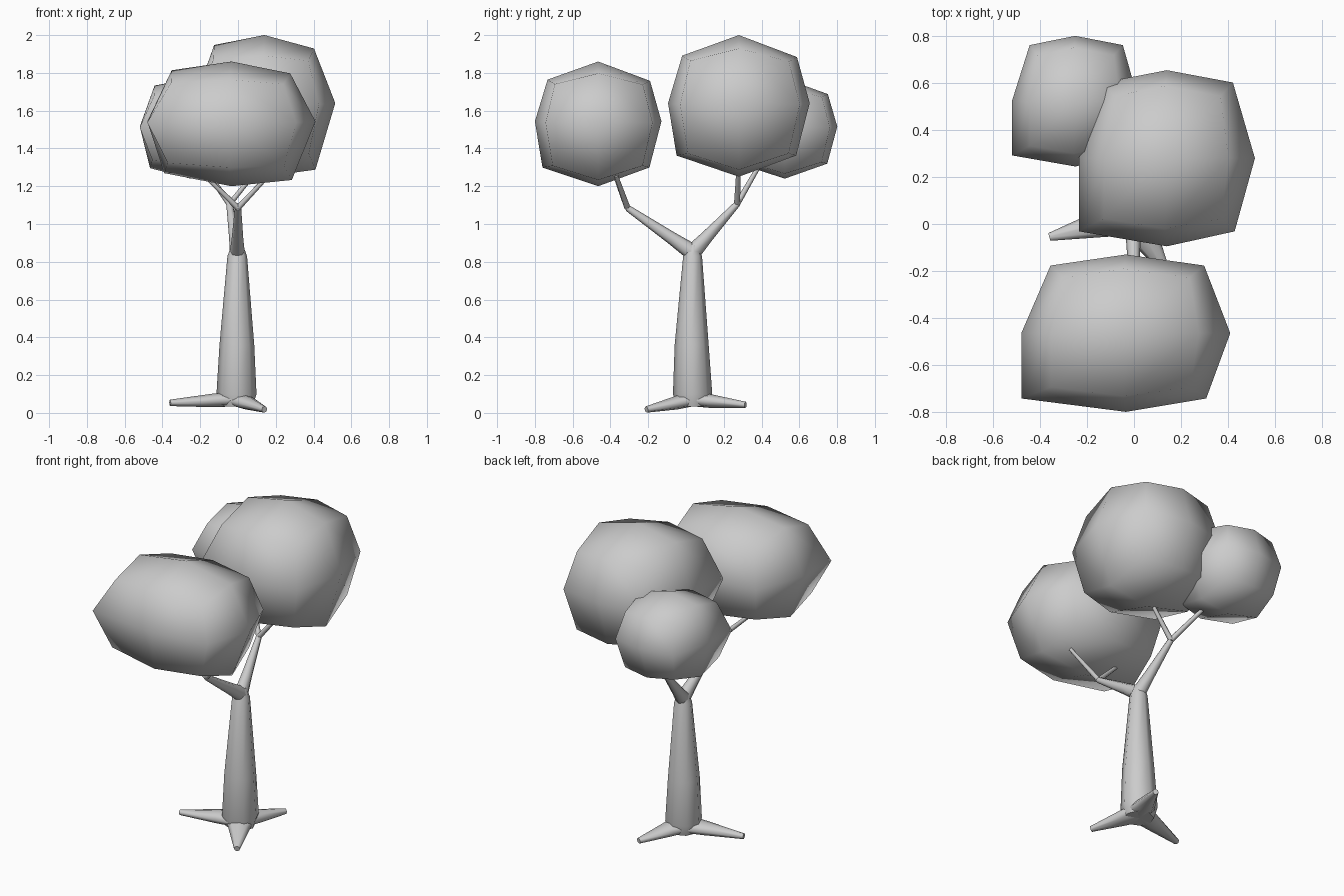
import bpy, bmesh, math
from mathutils import Vector

if "Cube" in bpy.data.objects:
    bpy.data.objects.remove(bpy.data.objects["Cube"])


def finish(bm, name):
    bmesh.ops.recalc_face_normals(bm, faces=bm.faces)
    me = bpy.data.meshes.new(name)
    bm.to_mesh(me)
    bm.free()
    ob = bpy.data.objects.new(name, me)
    bpy.context.collection.objects.link(ob)
    return ob


def tube(bm, points, sides=8):
    """Tapered tube; each point is (x, y, z, radius, depth radius)."""
    pos = [Vector(p[:3]) for p in points]
    rings = []
    for i, p in enumerate(points):
        t = (pos[min(i + 1, len(pos) - 1)] - pos[max(i - 1, 0)]).normalized()
        ref = Vector((1, 0, 0)) if abs(t.z) > 0.5 else Vector((0, 0, 1))
        u = ref.cross(t).normalized()
        v = t.cross(u)
        ring = []
        for k in range(sides):
            a = math.tau * k / sides
            ring.append(bm.verts.new(pos[i] + u * math.cos(a) * p[3] + v * math.sin(a) * p[4]))
        rings.append(ring)
    for a, b in zip(rings, rings[1:]):
        for k in range(sides):
            j = (k + 1) % sides
            bm.faces.new((a[k], a[j], b[j], b[k])).smooth = True
    bm.faces.new(rings[0])
    bm.faces.new(rings[-1])


# Trunk
bm = bmesh.new()
tube(bm, [(-0.008, 0.035, 0.035, 0.085, 0.085), (-0.008, 0.035, 0.10, 0.104, 0.106),
          (-0.006, 0.03, 0.36, 0.09, 0.092), (-0.004, 0.035, 0.83, 0.05, 0.052),
          (-0.004, 0.04, 0.89, 0.025, 0.03)])
finish(bm, "trunk")

# Roots
bm = bmesh.new()
for x, y, z in [(-0.36, -0.055, 0.053), (0.14, -0.21, 0.018), (0.105, 0.315, 0.042)]:
    c = Vector((-0.008, 0.035, 0.073))
    e = Vector((x, y, z))
    m = c.lerp(e, 0.35)
    tube(bm, [(*c, 0.085, 0.038), (*m, 0.06, 0.036), (*e, 0.017, 0.017)])
finish(bm, "roots")

# Branches, each forking into two twigs
bm = bmesh.new()
forks = [((0.0, -0.31, 1.085), [(0.16, -0.37, 1.255), (-0.19, -0.38, 1.27)]),
         ((-0.045, 0.27, 1.105), [(0.13, 0.28, 1.32), (-0.2, 0.40, 1.33)])]
for fork, twigs in forks:
    start = Vector((-0.004, 0.035, 0.85))
    mid = start.lerp(Vector(fork), 0.3)
    tube(bm, [(*start, 0.045, 0.04), (*mid, 0.034, 0.031), (*fork, 0.017, 0.017)])
    for tip in twigs:
        tube(bm, [(*fork, 0.016, 0.016), (*tip, 0.011, 0.011)], 6)
finish(bm, "branches")

# Foliage: one irregular 24-face ball shape, scaled three times
XY = {(1, 1): (.75, .86), (1, -1): (.77, -.83), (-1, -1): (-1, -.83), (-1, 1): (-.72, .86)}
XZ = {(1, 1): (.70, .81), (1, -1): (.72, -.9), (-1, -1): (-.8, -.79), (-1, 1): (-.71, .86)}
YZ = {(1, 1): (.82, .69), (1, -1): (.81, -.7), (-1, -1): (-.88, -.7), (-1, 1): (-.8, .71)}


def ball_point(x, y, z):
    if x and y and z:
        a, b, c = XY[x, y], XZ[x, z], YZ[y, z]
        return Vector((a[0] + b[0], a[1] + c[0], b[1] + c[1])) * 0.42
    if x and y:
        return Vector((*XY[x, y], 0.02))
    if x and z:
        return Vector((XZ[x, z][0], 0, XZ[x, z][1]))
    if y and z:
        return Vector((-0.02, *YZ[y, z]))
    return Vector((x, y, z if z else 0.04))


def foliage(name, centre, size):
    bm = bmesh.new()
    bmesh.ops.create_cube(bm, size=2)
    bmesh.ops.subdivide_edges(bm, edges=bm.edges[:], cuts=1, use_grid_fill=True)
    for v in bm.verts:
        p = ball_point(*(round(c) for c in v.co))
        v.co = Vector(centre) + Vector(p[i] * size[i] for i in range(3))
    for f in bm.faces:
        f.smooth = True
    finish(bm, name)


foliage("foliage_front", (-0.035, -0.465, 1.53), (0.445, 0.335, 0.33))
foliage("foliage_top", (0.14, 0.28, 1.625), (0.375, 0.375, 0.375))
foliage("foliage_back", (-0.25, 0.523, 1.505), (0.27, 0.278, 0.265))
